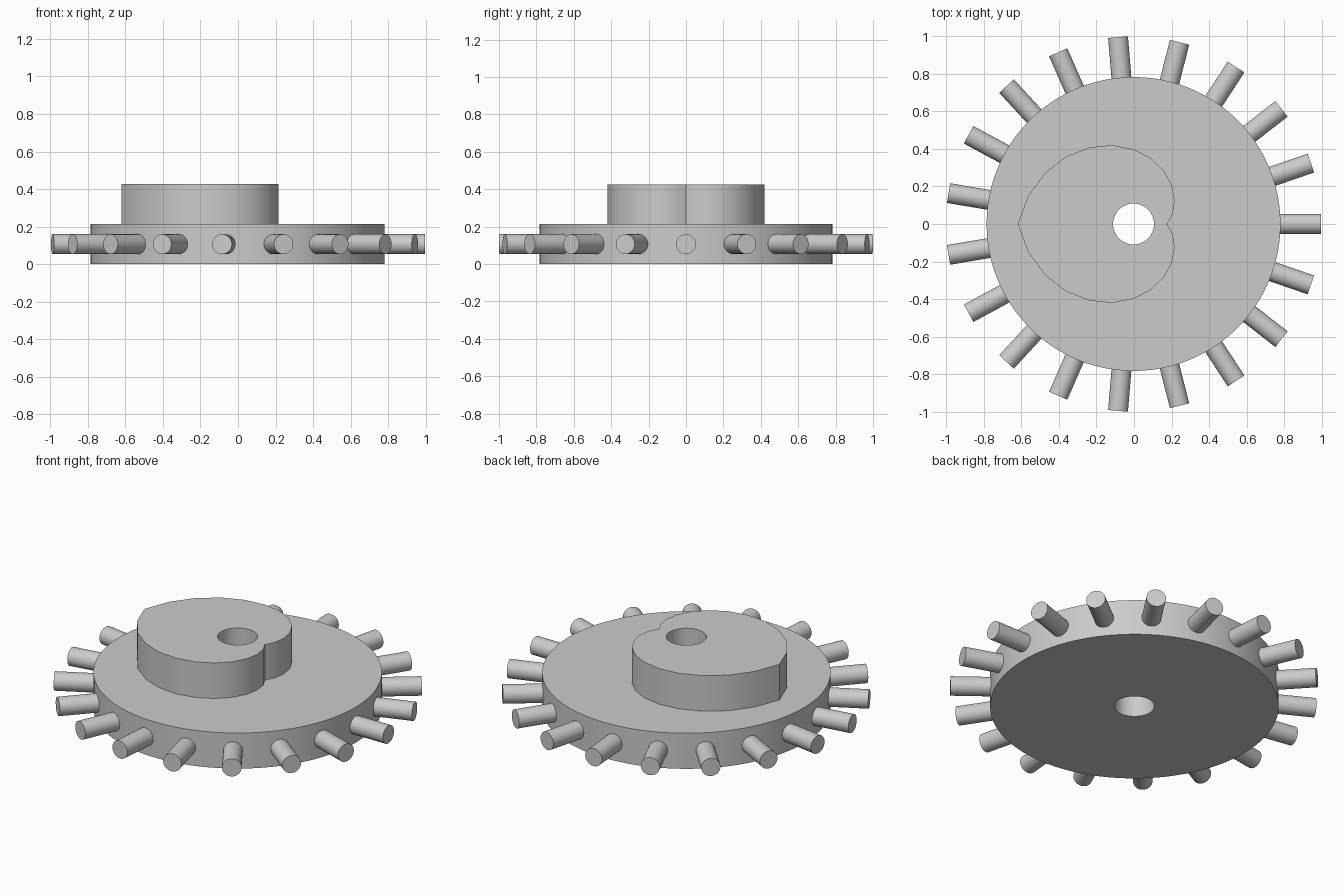
import bpy, bmesh
from math import pi, cos, sin
from mathutils import Matrix

if "Cube" in bpy.data.objects:
    bpy.data.objects.remove(bpy.data.objects["Cube"], do_unlink=True)

DISC_R, DISC_TOP, CAM_TOP, BORE_R = 0.783, 0.213, 0.426, 0.109
PIN_COUNT, PIN_R, PIN_TIP = 19, 0.053, 0.999
CENTRE_X = -0.0025  # an odd pin count leaves the hub slightly off centre

grey = bpy.data.materials.new("plain grey")
grey.use_nodes = True
grey.diffuse_color = (0.6, 0.6, 0.6, 1)
grey.node_tree.nodes["Principled BSDF"].inputs["Base Color"].default_value = grey.diffuse_color


def finish(name, bm):
    """Turn a bmesh into a smooth-shaded object with sharp edges kept."""
    bmesh.ops.recalc_face_normals(bm, faces=bm.faces)
    mesh = bpy.data.meshes.new(name)
    bm.to_mesh(mesh)
    bm.free()
    mesh.materials.append(grey)
    obj = bpy.data.objects.new(name, mesh)
    obj.location.x = CENTRE_X
    bpy.context.collection.objects.link(obj)
    bpy.ops.object.select_all(action='DESELECT')
    obj.select_set(True)
    bpy.context.view_layer.objects.active = obj
    bpy.ops.object.shade_smooth_by_angle(angle=pi / 6)
    return obj


def polar_outline(radius, count):
    """Closed outline whose radius is a function of angle."""
    angles = [2 * pi * i / count for i in range(count)]
    return [(radius(a) * cos(a), radius(a) * sin(a)) for a in angles]


def bored_plate(name, outline, bottom, top):
    """Extruded outline with the round shaft bore through it."""
    bm = bmesh.new()
    caps = ([], [])
    for loop in (outline, polar_outline(lambda a: BORE_R, 48)):
        rings = [[bm.verts.new((x, y, z)) for x, y in loop] for z in (bottom, top)]
        for i in range(len(loop)):
            low, high = rings
            bm.faces.new((low[i - 1], low[i], high[i], high[i - 1]))
            for cap, ring in zip(caps, rings):
                cap.append(bm.edges.get((ring[i - 1], ring[i])))
    for cap in caps:
        bmesh.ops.triangle_fill(bm, edges=cap, use_beauty=True)
    return finish(name, bm)


# Round wheel body
bored_plate("wheel_disc", polar_outline(lambda a: DISC_R, 96), 0, DISC_TOP)


# Heart-shaped cam: radius grows evenly from the notch to the point
def heart_radius(a):
    return 0.18 + 0.437 * (1 - abs(a - pi) / pi)


bored_plate("heart_cam", polar_outline(heart_radius, 24), DISC_TOP, CAM_TOP)

# Radial pins around the rim
PIN_ROOT = DISC_R - 0.03
bm = bmesh.new()
for i in range(PIN_COUNT):
    placement = (Matrix.Rotation(2 * pi * i / PIN_COUNT, 4, 'Z')
                 @ Matrix.Translation(((PIN_ROOT + PIN_TIP) / 2, 0, DISC_TOP / 2))
                 @ Matrix.Rotation(pi / 2, 4, 'Y'))
    bmesh.ops.create_cone(bm, cap_ends=True, segments=32, radius1=PIN_R, radius2=PIN_R,
                          depth=PIN_TIP - PIN_ROOT, matrix=placement)
finish("rim_pins", bm)
